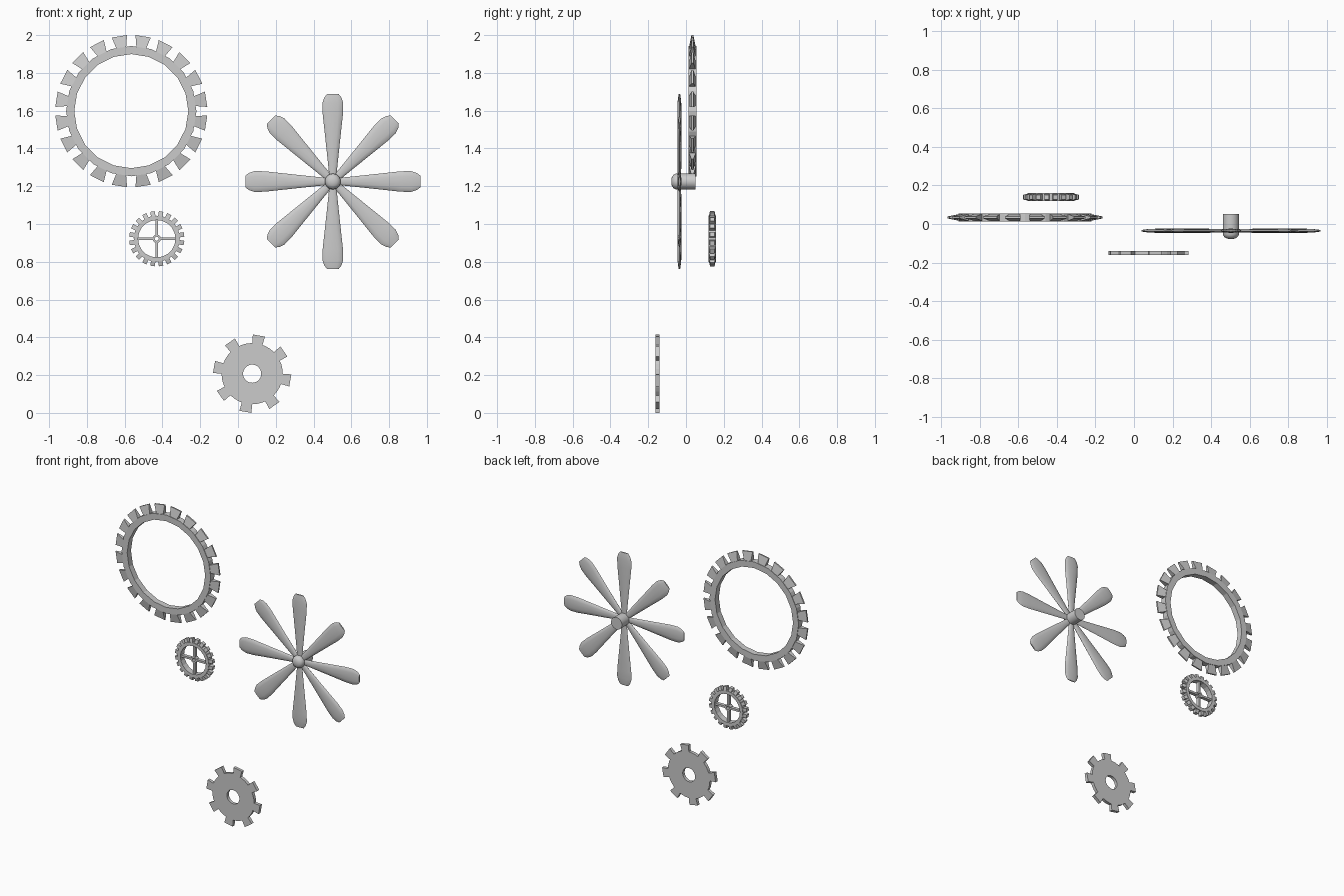
import bpy, bmesh
from math import sin, cos, pi, radians

if "Cube" in bpy.data.objects:
    bpy.data.objects.remove(bpy.data.objects["Cube"])


def polar(c, r, a, t, y):
    """Point at radius r on angle a, shifted sideways by t, in the XZ plane around c."""
    return (c[0] + r * cos(a) - t * sin(a), c[1] + y, c[2] + r * sin(a) + t * cos(a))


def bridge(bm, loops, closed=False):
    """Join equal rings of vertices; cap the ends unless the rings close on themselves."""
    n = len(loops[0])
    pairs = list(zip(loops, loops[1:] + loops[:1])) if closed else list(zip(loops, loops[1:]))
    for a, b in pairs:
        for i in range(n):
            j = (i + 1) % n
            bm.faces.new((a[i], a[j], b[j], b[i]))
    if not closed:
        bm.faces.new(loops[0][::-1])
        bm.faces.new(loops[-1])


def ring(bm, c, r_in, r_out, hw, segs):
    loops = []
    for k in range(segs):
        a = 2 * pi * k / segs
        loops.append([bm.verts.new(polar(c, r, a, 0, y)) for r, y in
                      ((r_in, -hw), (r_out, -hw), (r_out, hw), (r_in, hw))])
    bridge(bm, loops, closed=True)


def bar(bm, c, a, base, tip):
    """Tapered block; base and tip are (radius, half width, half depth)."""
    bridge(bm, [[bm.verts.new(polar(c, r, a, t * w, y * d)) for t, y in
                 ((-1, -1), (1, -1), (1, 1), (-1, 1))] for r, w, d in (base, tip)])


def teeth(bm, c, count, phase, base, tip):
    for k in range(count):
        bar(bm, c, phase + 2 * pi * k / count, base, tip)


def finish(bm, name, smooth=None):
    bmesh.ops.recalc_face_normals(bm, faces=bm.faces)
    me = bpy.data.meshes.new(name)
    bm.to_mesh(me)
    bm.free()
    ob = bpy.data.objects.new(name, me)
    bpy.context.collection.objects.link(ob)
    if smooth:
        bpy.ops.object.select_all(action='DESELECT')
        ob.select_set(True)
        bpy.context.view_layer.objects.active = ob
        bpy.ops.object.shade_smooth_by_angle(angle=radians(smooth))
    return ob


# Large open ring gear with flared, thin-edged teeth
c = (-0.565, 0.034, 1.5975)
bm = bmesh.new()
ring(bm, c, 0.302, 0.345, 0.021, 20)
teeth(bm, c, 20, radians(9), (0.338, 0.026, 0.018), (0.401, 0.041, 0.005))
finish(bm, "large_ring_gear")

# Small spoked gear
c = (-0.43, 0.139, 0.922)
bm = bmesh.new()
ring(bm, c, 0.099, 0.122, 0.021, 20)
teeth(bm, c, 20, radians(9), (0.118, 0.012, 0.018), (0.146, 0.012, 0.012))
finish(bm, "small_gear_rim")
bm = bmesh.new()
ring(bm, c, 0.011, 0.022, 0.014, 12)
teeth(bm, c, 4, 0, (0.018, 0.007, 0.012), (0.102, 0.007, 0.012))
finish(bm, "small_gear_spokes")

# Flat eight-toothed gear
c = (0.075, -0.15, 0.2075)
bm = bmesh.new()
ring(bm, c, 0.048, 0.162, 0.011, 40)
teeth(bm, c, 8, radians(-10), (0.155, 0.027, 0.011), (0.205, 0.0325, 0.011))
finish(bm, "flat_gear")

# Fan blades: lens-shaped sections lofted along each radius
c = (0.502, -0.035, 1.225)
sections = ((0.02, 0.018, 0.008), (0.10, 0.026, 0.010), (0.25, 0.042, 0.011),
            (0.36, 0.054, 0.011), (0.415, 0.055, 0.010), (0.445, 0.045, 0.007),
            (0.463, 0.031, 0.004))
bm = bmesh.new()
for k in range(8):
    a = k * pi / 4
    bridge(bm, [[bm.verts.new(polar(c, r, a, w * cos(u), d * sin(u)))
                 for u in (2 * pi * i / 12 for i in range(12))] for r, w, d in sections])
finish(bm, "fan_blades", 40)

# Fan hub: shaft with a domed nose, revolved around the Y axis
profile = ((0.008, -0.043), (0.022, -0.040), (0.034, -0.033), (0.041, -0.021),
           (0.042, -0.008), (0.042, 0.086))
bm = bmesh.new()
bridge(bm, [[bm.verts.new(polar(c, r, 2 * pi * i / 24, 0, y)) for i in range(24)]
            for r, y in profile])
finish(bm, "fan_hub", 40)
